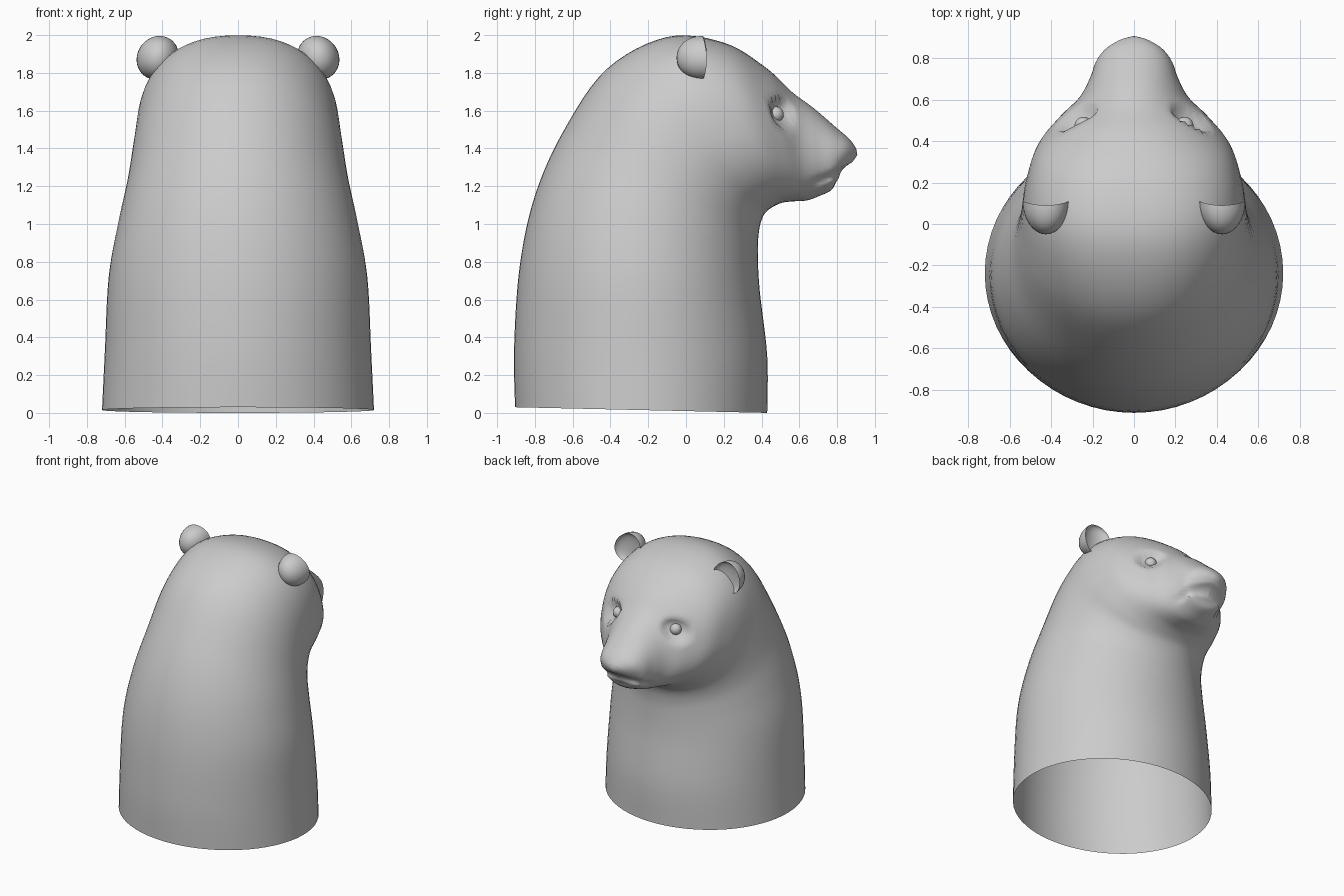
import bpy, bmesh, math
from mathutils import Vector

if "Cube" in bpy.data.objects:
    bpy.data.objects.remove(bpy.data.objects["Cube"])

# Cross-sections: back/top (y, z), front/under (y, z), half width, squareness, egg taper
RINGS = [
    (-.905, .03, .43, .0, .72, 2.0, 0),
    (-.91, .35, .43, .30, .705, 2.0, 0),
    (-.88, .78, .39, .65, .685, 2.0, 0),
    (-.80, 1.15, .38, .85, .635, 2.0, 0),
    (-.65, 1.49, .385, .95, .585, 2.0, 0),
    (-.42, 1.82, .40, 1.02, .55, 2.1, 0),
    (-.10, 1.99, .43, 1.07, .525, 2.3, 0),
    (.20, 1.96, .50, 1.11, .47, 2.3, 0),
    (.42, 1.83, .57, 1.12, .365, 2.2, .05),
    (.56, 1.70, .64, 1.125, .265, 2.1, .1),
    (.68, 1.61, .71, 1.15, .215, 2.1, .08),
    (.79, 1.515, .77, 1.18, .185, 2.1, 0),
    (.86, 1.455, .80, 1.23, .145, 2.1, -.1),
    (.895, 1.41, .85, 1.29, .085, 2.0, -.1),
    (.904, 1.385, .89, 1.34, .035, 2.0, 0),
]
SEGS, STEPS = 64, 6


def catmull(p0, p1, p2, p3, t):
    return [.5 * (2 * b + (c - a) * t + (2 * a - 5 * b + 4 * c - d) * t * t
                  + (3 * b - a - 3 * c + d) * t ** 3)
            for a, b, c, d in zip(p0, p1, p2, p3)]


def spow(v, e):
    return math.copysign(abs(v) ** e, v)


def finish(bm, name):
    bmesh.ops.recalc_face_normals(bm, faces=bm.faces)
    mesh = bpy.data.meshes.new(name)
    bm.to_mesh(mesh)
    bm.free()
    ob = bpy.data.objects.new(name, mesh)
    bpy.context.collection.objects.link(ob)
    bpy.ops.object.select_all(action='DESELECT')
    ob.select_set(True)
    bpy.context.view_layer.objects.active = ob
    bpy.ops.object.shade_smooth_by_angle(angle=math.radians(45))
    return ob


def carve(co):
    """Eye sockets and mouth crease pressed into the head."""
    x, y, z = co
    side = math.copysign(1, x)
    if abs(x) > .1:
        d = math.hypot((y - .515) / .065, (z - 1.585 + (y - .515) * .2) / .08)
        if d < 1:
            co += Vector((-side * .7, -.7, 0)) * .055 * (1 - d ** 3)
    if y > .64 and z < 1.4:
        line = 1.21 + (y - .66) * .4
        d = abs(z - line) / .028
        if d < 1:
            fade = min(1, (y - .64) / .06)
            k = .018 * (1 - d * d) * fade
            co.x -= side * min(k, abs(x))
            co.y -= k * max(0, (y - .74) / .1)


# Body and head: one skin swept from the open base to the nose tip
bm = bmesh.new()
loops = []
n = len(RINGS)
for i in range(n - 1):
    ps = [RINGS[max(0, min(n - 1, i + k))] for k in (-1, 0, 1, 2)]
    for s in range(STEPS + (i == n - 2)):
        ty, tz, by, bz, w, sq, egg = catmull(*ps, s / STEPS)
        loop = []
        for j in range(SEGS):
            a = 2 * math.pi * j / SEGS
            c, sn = spow(math.cos(a), 2 / sq), spow(math.sin(a), 2 / sq)
            co = Vector((w * sn * (1 - egg * c),
                         (ty + by) / 2 + c * (ty - by) / 2,
                         (tz + bz) / 2 + c * (tz - bz) / 2))
            carve(co)
            loop.append(bm.verts.new(co))
        loops.append(loop)
for a, b in zip(loops, loops[1:]):
    for j in range(SEGS):
        k = (j + 1) % SEGS
        bm.faces.new((a[j], a[k], b[k], b[j]))
tip = bm.verts.new((0, .907, 1.365))
for j in range(SEGS):
    bm.faces.new((loops[-1][j], loops[-1][(j + 1) % SEGS], tip))
finish(bm, "body_and_head")

for side, label in ((-1, "left"), (1, "right")):
    # Ears: rounded at the back, cupped towards the face
    bm = bmesh.new()
    bmesh.ops.create_uvsphere(bm, u_segments=32, v_segments=20, radius=1)
    for v in bm.verts:
        x, y, z = v.co
        y = y * .16 if y < 0 else -y * .06
        v.co = (side * (.425 + x * .112), .11 + y - .02 * z * z, 1.88 + z * .115 + x * -.01)
    finish(bm, label + "_ear")

    # Eyeballs
    bm = bmesh.new()
    bmesh.ops.create_uvsphere(bm, u_segments=20, v_segments=12, radius=.042)
    bmesh.ops.translate(bm, verts=bm.verts, vec=(side * .245, .475, 1.58))
    finish(bm, label + "_eye")
